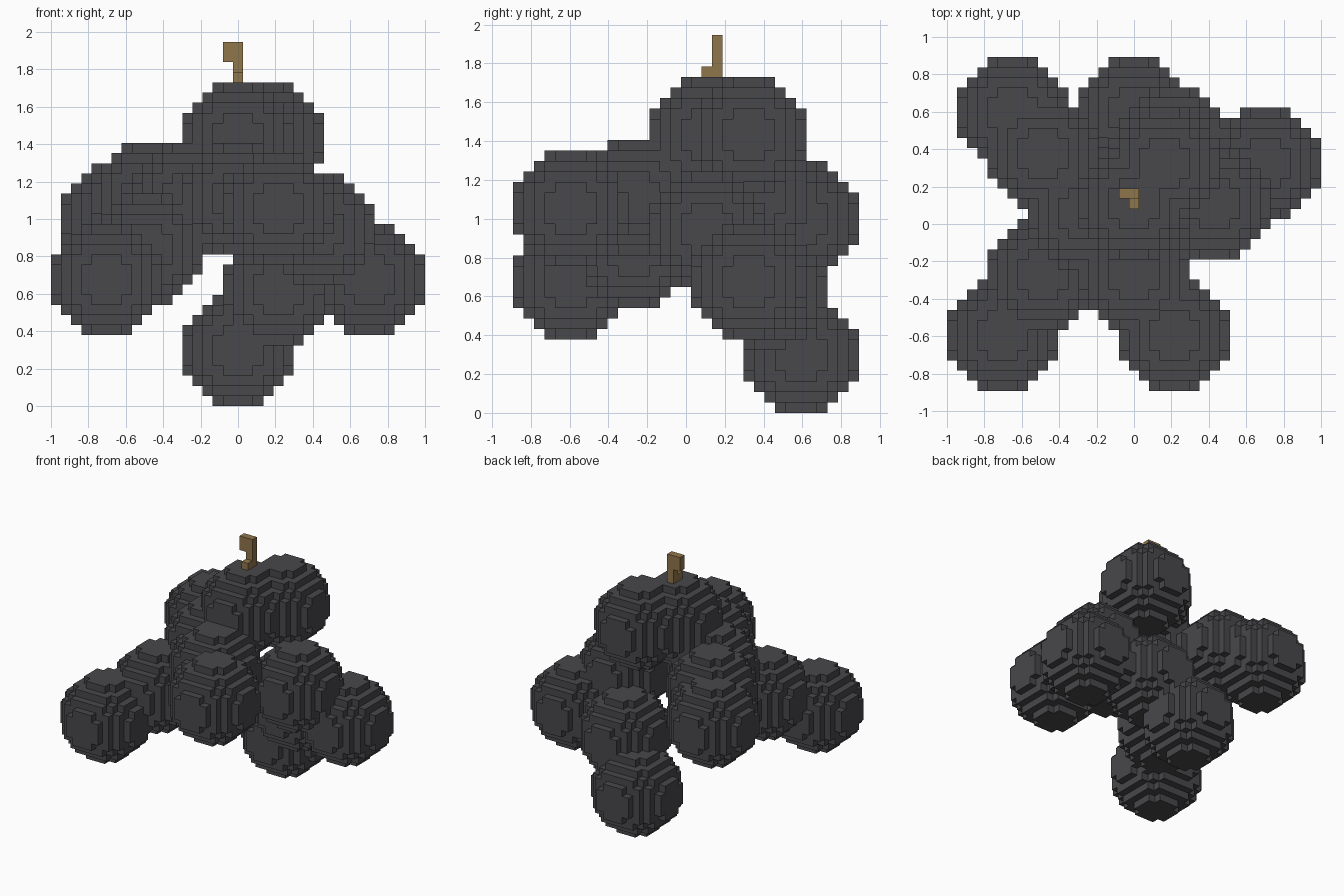
import bpy, bmesh
from mathutils import Vector

cube = bpy.data.objects.get("Cube")
if cube:
    bpy.data.objects.remove(cube, do_unlink=True)

UNIT = 2 / 37                          # size of one block
ORIGIN = Vector((-18.5, -16.5, 0))     # grid corner, in blocks
RADIUS = 5.5                           # ball radius, in blocks


def material(name, color):
    mat = bpy.data.materials.new(name)
    mat.use_nodes = True
    mat.diffuse_color = (*color, 1)
    bsdf = next(n for n in mat.node_tree.nodes if n.type == 'BSDF_PRINCIPLED')
    bsdf.inputs["Base Color"].default_value = (*color, 1)
    bsdf.inputs["Roughness"].default_value = 0.9
    return mat


def ball(center):
    """Block cells of a round ball."""
    r = range(-5, 6)
    return {(center[0] + i, center[1] + j, center[2] + k)
            for i in r for j in r for k in r
            if i * i + j * j + k * k <= RADIUS ** 2}


def block_mesh(name, cells, solid, mat):
    """Draw only the cell sides that do not touch another solid cell."""
    bm = bmesh.new()
    for cell in sorted(cells):
        middle = Vector(cell) + Vector((0.5, 0.5, 0.5)) + ORIGIN
        for axis in range(3):
            for sign in (-1, 1):
                n = Vector((0, 0, 0))
                n[axis] = sign
                if tuple(int(c + d) for c, d in zip(cell, n)) in solid:
                    continue
                u = Vector((0, 0, 0))
                u[(axis + 1) % 3] = 1
                v = n.cross(u)
                corners = (-u - v, u - v, u + v, v - u)
                bm.faces.new([bm.verts.new((middle + (n + c) / 2) * UNIT)
                              for c in corners])
    bmesh.ops.remove_doubles(bm, verts=bm.verts, dist=UNIT / 100)
    mesh = bpy.data.meshes.new(name)
    bm.to_mesh(mesh)
    bm.free()
    mesh.materials.append(mat)
    obj = bpy.data.objects.new(name, mesh)
    bpy.context.collection.objects.link(obj)


charcoal = material("charcoal", (0.065, 0.063, 0.070))
tan = material("tan_brown", (0.28, 0.18, 0.07))

# Ball centres for each part, in blocks
parts = {
    "core_ball": [(13, 17, 20)],
    "top_balls": [(18, 18, 26), (21, 22, 26)],
    "front_left_arm": [(18, 11, 20), (22, 5, 19)],
    "front_right_arm": [(9, 11, 15), (5, 5, 12)],
    "back_right_arm": [(9, 23, 20), (6, 27, 18)],
    "left_arm": [(26, 18, 17), (31, 22, 12)],
    "bottom_arm": [(22, 24, 11), (18, 27, 5)],
}

# Each cell belongs to the first part that fills it
solid, owned = set(), {}
for name, centers in parts.items():
    cells = set().union(*(ball(c) for c in centers))
    owned[name] = cells - solid
    solid |= cells
for name, cells in owned.items():
    block_mesh(name, cells, solid, charcoal)

# Bent stem on top
stem = {(18, 18, 32)}
stem |= {(18, 19, z) for z in range(32, 36)}
stem |= {(17, 19, z) for z in (34, 35)}
block_mesh("stem", stem, stem | solid, tan)
